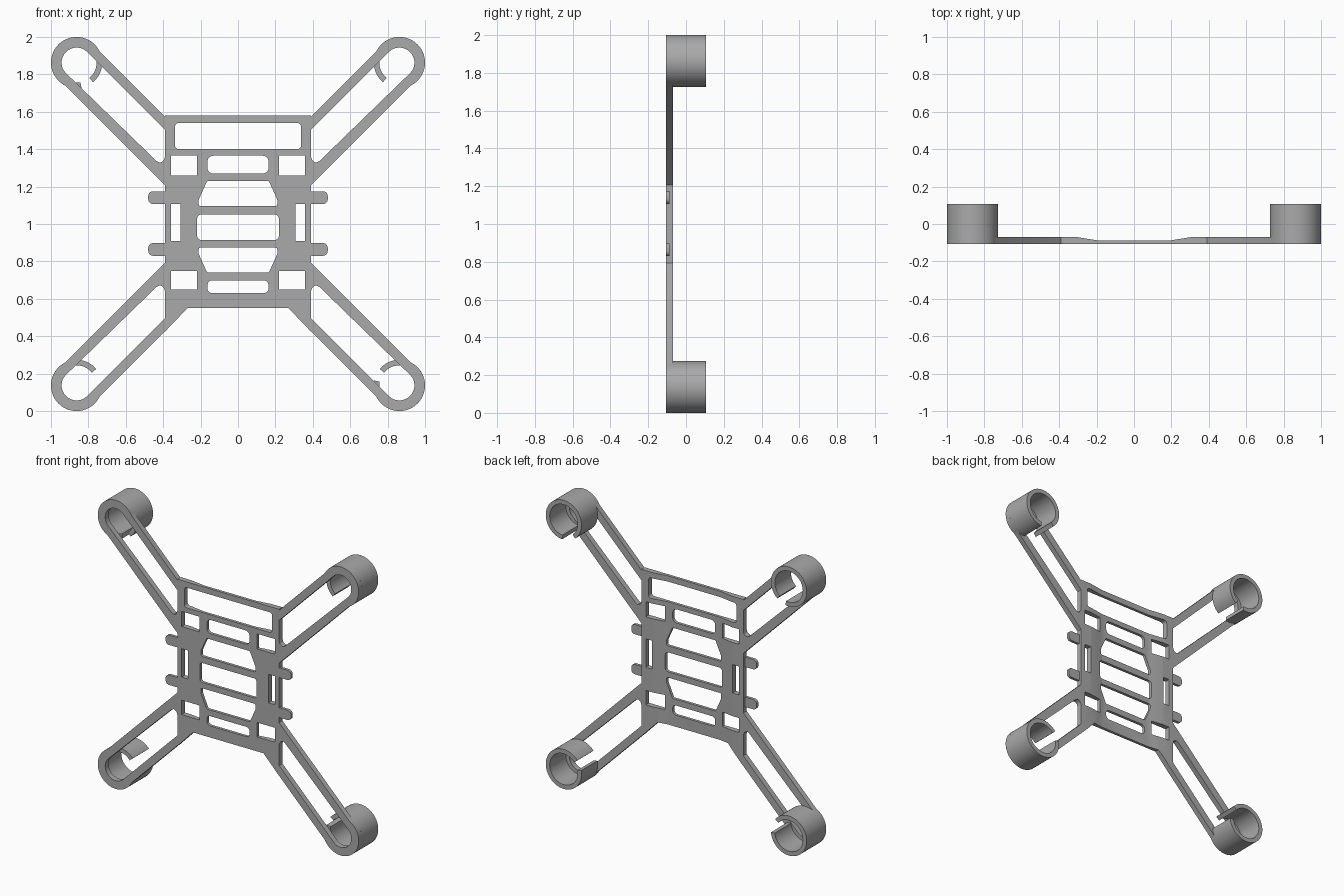
import bpy, bmesh, math
from math import sin, cos, pi, radians
from mathutils import Vector

if "Cube" in bpy.data.objects:
    bpy.data.objects.remove(bpy.data.objects["Cube"], do_unlink=True)

FRONT, PLATE, THIN, BACK = -0.107, -0.07, -0.087, 0.107
EDGE = 0.39                       # half width of the body
CENTRE = Vector((0.863, 1.863))   # motor ring, upper left
R_OUT, R_IN, R_LIP, BAR = 0.137, 0.107, 0.08, 0.13

grey = bpy.data.materials.new("frame_grey")
grey.use_nodes = True
grey.diffuse_color = (0.4, 0.4, 0.4, 1)
grey.node_tree.nodes["Principled BSDF"].inputs["Base Color"].default_value = (0.4, 0.4, 0.4, 1)


def rounded(points, r, steps=6):
    """Round every corner of a convex polygon."""
    if r <= 0:
        return points
    out = []
    n = len(points)
    for i in range(n):
        p = Vector(points[i])
        a = (Vector(points[i - 1]) - p).normalized()
        b = (Vector(points[(i + 1) % n]) - p).normalized()
        t = r / math.tan(a.angle(b) / 2)
        start, end = p + a * t, p + b * t
        for k in range(steps + 1):
            s = k / steps
            # conic blend close to a true arc
            w = sin(a.angle(b) / 2)
            k0, k1, k2 = (1 - s) ** 2, 2 * s * (1 - s) * w, s * s
            out.append((start * k0 + p * k1 + end * k2) / (k0 + k1 + k2))
    return out


def rect(x0, x1, z0, z1):
    return [(x0, z0), (x1, z0), (x1, z1), (x0, z1)]


def prism(name, loops, y0, y1):
    """Extrude x-z outlines from y0 to y1."""
    bm = bmesh.new()
    for loop in loops:
        face = bm.faces.new([bm.verts.new((p[0], y0, p[1])) for p in loop])
        new = bmesh.ops.extrude_face_region(bm, geom=[face])["geom"]
        for v in new:
            if isinstance(v, bmesh.types.BMVert):
                v.co.y = y1
    bmesh.ops.recalc_face_normals(bm, faces=bm.faces)
    mesh = bpy.data.meshes.new(name)
    bm.to_mesh(mesh)
    bm.free()
    mesh.materials.append(grey)
    obj = bpy.data.objects.new(name, mesh)
    bpy.context.collection.objects.link(obj)
    return obj


def activate(obj):
    bpy.ops.object.select_all(action="DESELECT")
    obj.select_set(True)
    bpy.context.view_layer.objects.active = obj


def smooth(obj):
    activate(obj)
    bpy.ops.object.shade_smooth_by_angle(angle=radians(30))


def cut(obj, cutter):
    mod = obj.modifiers.new("cut", "BOOLEAN")
    mod.operation, mod.solver, mod.object = "DIFFERENCE", "EXACT", cutter
    activate(obj)
    bpy.ops.object.modifier_apply(modifier=mod.name)
    bpy.data.objects.remove(cutter, do_unlink=True)


# Body plate
body = prism("body_plate", [[(-EDGE, 0.425), (-0.27, 0.55), (0.27, 0.55), (EDGE, 0.425),
                             (EDGE, 1.58), (-EDGE, 1.58)]], FRONT, PLATE)

# Shallow channel down the middle of the back
channel = prism("channel_cutter", [rect(-0.305, 0.305, 0.3, 1.8)], THIN, PLATE + 0.02)
slope = (0.305 - 0.2) / (PLATE - THIN)
for v in channel.data.vertices:
    half = 0.2 + slope * (v.co.y - THIN)
    v.co.x = math.copysign(half, v.co.x)
cut(body, channel)

# Windows through the body
windows = [
    rounded(rect(-0.337, 0.337, 1.4, 1.54), 0.02),
    rounded(rect(-0.163, 0.163, 1.27, 1.365), 0.03),
    rounded([(-0.21, 1.095), (0.21, 1.095), (0.21, 1.13), (0.165, 1.23), (-0.165, 1.23), (-0.21, 1.13)], 0.012),
    rounded(rect(-0.218, 0.218, 0.915, 1.05), 0.02),
    rounded([(-0.21, 0.875), (-0.21, 0.84), (-0.165, 0.74), (0.165, 0.74), (0.21, 0.84), (0.21, 0.875)], 0.012),
    rounded(rect(-0.163, 0.163, 0.63, 0.698), 0.025),
]
for s in (-1, 1):
    for x0, x1, z0, z1 in ((0.22, 0.357, 1.26, 1.365), (0.22, 0.357, 0.65, 0.75),
                           (0.308, 0.357, 0.91, 1.107)):
        windows.append(rect(s * x0, s * x1, z0, z1))
cut(body, prism("window_cutter", windows, FRONT - 0.05, PLATE + 0.05))
smooth(body)

# Side tabs
for side, s in (("left", 1), ("right", -1)):
    for place, z in (("upper", 1.141), ("lower", 0.864)):
        tab = rounded(rect(s * 0.37, s * 0.48, z - 0.034, z + 0.034), 0.026)
        smooth(prism(f"{place}_{side}_tab", [tab], FRONT, THIN))

# Arms: u runs from the ring towards the body, v across the arm
ALONG, ACROSS = Vector((-1, -1)).normalized(), Vector((-1, 1)).normalized()


def place_uv(u, v):
    return CENTRE + ALONG * u + ACROSS * v


def root(v):
    """Point where the arm line at offset v meets the body."""
    return place_uv((CENTRE.x - EDGE) * math.sqrt(2) - v, v)


def arc(r, a0, a1, steps=40):
    return [place_uv(r * cos(a0 + (a1 - a0) * i / steps), r * sin(a0 + (a1 - a0) * i / steps))
            for i in range(steps + 1)]


bulge = math.asin(BAR / R_OUT)
fillet = [Vector(p) for p in ((EDGE, 1.362), (0.396, 1.342), (0.407, 1.332), (0.42, 1.328), (0.437, 1.338))]
arm_outline = ([root(BAR)] + arc(R_OUT, bulge, 2 * pi - bulge) + [root(-BAR)]
               + fillet + arc(R_LIP, 1.5 * pi, pi / 2) + [root(R_LIP)])

for level, up in (("upper", True), ("lower", False)):
    for side, s in (("left", 1), ("right", -1)):
        def mirrored(points):
            return [(s * p.x, p.y if up else 2 - p.y) for p in points]

        smooth(prism(f"{level}_{side}_arm", [mirrored(arm_outline)], FRONT, PLATE))

        # Open motor clip, with the gap facing along the arm
        narrow = up == (s < 0)
        g0, g1 = radians(5), radians(34 if narrow else 50)
        a0, a1 = (-g0, -g1) if up else (g0, g1)
        a1 += 2 * pi if up else -2 * pi
        clip = arc(R_OUT, a0, a1, 56) + arc(R_IN, a1, a0, 56)
        smooth(prism(f"{level}_{side}_motor_clip", [mirrored(clip)], PLATE, BACK))
